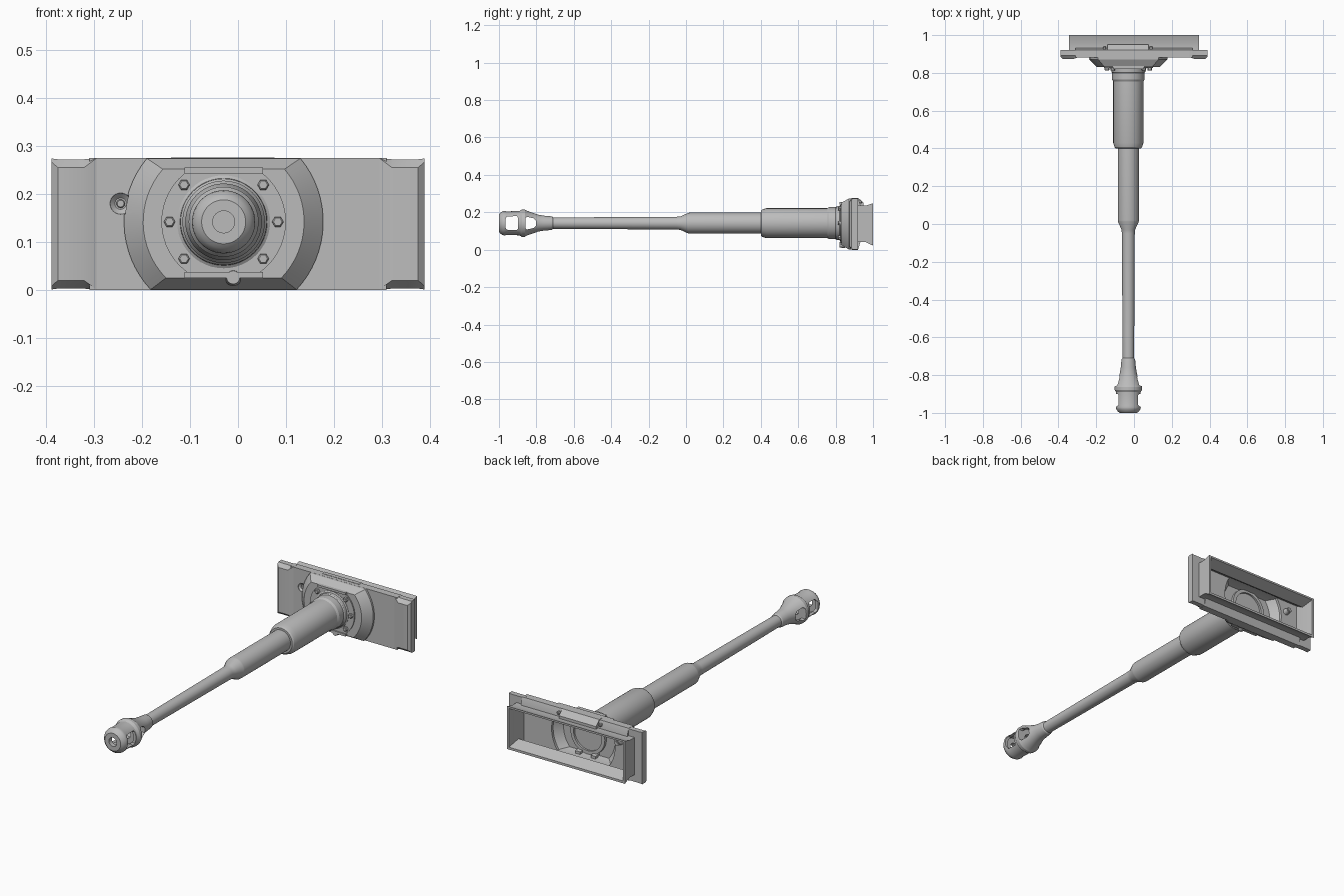
import bpy, bmesh, math
from mathutils import Vector

AX, AZ = -0.03, 0.142          # barrel axis
GREY = bpy.data.materials.new("gun grey")
GREY.diffuse_color = (0.5, 0.5, 0.5, 1)


def finish(bm, name, smooth=True):
    bmesh.ops.remove_doubles(bm, verts=bm.verts, dist=1e-5)
    bmesh.ops.recalc_face_normals(bm, faces=bm.faces)
    me = bpy.data.meshes.new(name)
    bm.to_mesh(me)
    bm.free()
    me.materials.append(GREY)
    ob = bpy.data.objects.new(name, me)
    bpy.context.collection.objects.link(ob)
    if smooth:
        shade(ob)
    return ob


def select(ob):
    bpy.ops.object.select_all(action='DESELECT')
    ob.select_set(True)
    bpy.context.view_layer.objects.active = ob


def shade(ob):
    select(ob)
    bpy.ops.object.shade_smooth_by_angle(angle=math.radians(28))


def loft(name, rings, smooth=True):
    """Skin a list of equal-length point rings and cap both ends."""
    bm = bmesh.new()
    rows = [[bm.verts.new(p) for p in ring] for ring in rings]
    n = len(rows[0])
    for a, b in zip(rows, rows[1:]):
        for i in range(n):
            j = (i + 1) % n
            bm.faces.new((a[i], a[j], b[j], b[i]))
    bm.faces.new(rows[0])
    bm.faces.new(rows[-1])
    return finish(bm, name, smooth)


def circle(y, r, n=48, cx=AX, cz=AZ, zlo=-9, zhi=9):
    pts = []
    for i in range(n):
        a = 2 * math.pi * i / n
        pts.append((cx + r * math.cos(a), y, min(zhi, max(zlo, cz + r * math.sin(a)))))
    return pts


def turned(name, profile, n=48, cx=AX, cz=AZ):
    return loft(name, [circle(y, r, n, cx, cz) for y, r in profile])


def rect(y, x0, x1, z0, z1):
    return [(x0, y, z0), (x1, y, z0), (x1, y, z1), (x0, y, z1)]


def prism_x(name, x0, x1, yz):
    return loft(name, [[(x, y, z) for y, z in yz] for x in (x0, x1)])


def drum(y, r, hlo, hhi, n=16):
    """Disc with flat top and bottom: two arcs joined by straight edges."""
    pts = []
    a0, a1 = math.asin((hlo - AZ) / r), math.asin((hhi - AZ) / r)
    for side in (1, -1):
        for i in range(n + 1):
            t = i / n if side == 1 else 1 - i / n
            a = a0 + (a1 - a0) * t
            pts.append((AX + side * r * math.cos(a), y, AZ + r * math.sin(a)))
    return pts


def boolean(ob, cutter, op='DIFFERENCE'):
    m = ob.modifiers.new("cut", 'BOOLEAN')
    m.operation, m.object, m.solver = op, cutter, 'EXACT'
    select(ob)
    bpy.ops.object.modifier_apply(modifier=m.name)
    bpy.data.objects.remove(cutter)


# Barrel, stepped in three diameters
turned("barrel", [(-0.74, 0.030), (-0.71, 0.030), (-0.60, 0.031), (-0.05, 0.034), (-0.03, 0.036),
                  (0.012, 0.055), (0.02, 0.056), (0.42, 0.056)])
turned("barrel_sleeve", [(0.40, 0.066), (0.407, 0.073), (0.43, 0.080), (0.755, 0.080), (0.765, 0.086),
                         (0.80, 0.086), (0.805, 0.090), (0.82, 0.091), (0.824, 0.097), (0.838, 0.097)])

# Muzzle brake: hollow shell with two pairs of side ports
brake = turned("muzzle_brake", [(-1.0, 0.046), (-0.993, 0.055), (-0.98, 0.064), (-0.97, 0.066),
                                (-0.96, 0.063), (-0.89, 0.065), (-0.878, 0.073), (-0.862, 0.073),
                                (-0.85, 0.066), (-0.79, 0.045), (-0.76, 0.040), (-0.725, 0.037),
                                (-0.715, 0.035), (-0.71, 0.030)])
boolean(brake, turned("bore", [(-1.1, 0.023), (-0.73, 0.023)], 32))
for ys in ([(-0.975, 0.050), (-0.885, 0.050)], [(-0.862, 0.052), (-0.80, 0.034)]):
    boolean(brake, turned("chamber", ys, 32))
port1 = [(-0.966, -0.022), (-0.958, -0.035), (-0.905, -0.038), (-0.899, -0.030),
         (-0.899, 0.030), (-0.905, 0.038), (-0.958, 0.035), (-0.966, 0.022)]
port2 = [(-0.858, -0.028), (-0.850, -0.034), (-0.815, -0.026), (-0.802, -0.014),
         (-0.802, 0.014), (-0.815, 0.026), (-0.850, 0.034), (-0.858, 0.028)]
for p in (port1, port2):
    boolean(brake, prism_x("port", -0.3, 0.3, [(y, AZ + z) for y, z in p]))
shade(brake)

# Shield: flat plate, thicker chamfered ends, raised drum and flared rear frame
shield = prism_x("shield", -0.31, 0.31, [(0.882, 0.0), (0.882, 0.275), (0.92, 0.275),
                                        (0.932, 0.24), (0.932, 0.04), (0.92, 0.0)])
boolean(shield, loft("drum", [drum(0.832, 0.168, 0.025, 0.252), drum(0.872, 0.208, 0.0005, 0.2745),
                              drum(0.91, 0.208, 0.0005, 0.2745)]), 'UNION')
boolean(shield, loft("frame", [rect(0.915, -0.344, 0.344, 0.04, 0.236),
                               rect(0.962, -0.344, 0.344, 0.04, 0.236),
                               rect(1.0, -0.344, 0.344, 0.022, 0.248)]), 'UNION')
for s in (-1, 1):
    xs = [(0.295, 0.882, 0.0), (0.322, 0.873, 0.02), (0.376, 0.873, 0.02), (0.389, 0.885, 0.008)]
    rings = []
    for x, y, c in xs:
        rings.append([(s * x, y, c), (s * x, y, 0.275 - c), (s * x, 0.893, 0.2755 - c * 0.15),
                      (s * x, 0.92, 0.2755 - c * 0.15), (s * x, 0.92, c * 0.15 - 0.0003),
                      (s * x, 0.893, c * 0.15 - 0.0003)])
    boolean(shield, loft("end_block", rings), 'UNION')
# Rear recess and round pocket behind the drum
boolean(shield, loft("recess", [rect(0.898, -0.315, 0.315, 0.035, 0.24),
                                rect(0.945, -0.315, 0.315, 0.065, 0.211),
                                rect(1.01, -0.335, 0.335, 0.034, 0.238)][0:1] +
                [rect(0.94, -0.318, 0.318, 0.06, 0.216), rect(1.01, -0.335, 0.335, 0.030, 0.242)]))
boolean(shield, loft("pocket", [drum(0.848, 0.150, 0.045, 0.232), drum(0.885, 0.185, 0.035, 0.240),
                                drum(0.91, 0.185, 0.035, 0.240)]))
# Sight opening
boolean(shield, turned("sight_cut", [(0.87, 0.024), (0.884, 0.022), (0.894, 0.012)], 24, -0.245, 0.18))
shade(shield)

# Sight tube, showing on both faces
turned("sight_tube", [(0.884, 0.007), (0.887, 0.009), (0.93, 0.009)], 12, -0.245, 0.18)
turned("sight_collar", [(0.895, 0.018), (0.915, 0.014), (0.925, 0.014)], 24, -0.245, 0.18)

# Clamp plate with flats, straight lips and hex bolts
loft("clamp_plate", [drum(0.826, 0.130, 0.032, 0.252), drum(0.835, 0.130, 0.032, 0.252)])
for z in (0.031, 0.249):
    prism_x("clamp_lip", AX - 0.082, AX + 0.082, [(0.820, z - 0.006), (0.820, z + 0.006),
                                                 (0.838, z + 0.006), (0.838, z - 0.006)])
for deg in (0, 43, 137, 180, 223, 317):
    a = math.radians(deg)
    turned("clamp_bolt", [(0.812, 0.009), (0.815, 0.012), (0.83, 0.012)], 6,
           AX + 0.113 * math.cos(a), AZ + 0.113 * math.sin(a))
turned("drain_plug", [(0.822, 0.014), (0.85, 0.018)], 16, -0.01, 0.026)

# Breech ring inside the pocket
ring = turned("breech_ring", [(0.842, 0.100), (0.862, 0.100)])
boolean(ring, turned("ring_hole", [(0.852, 0.082), (0.87, 0.082)]))
shade(ring)
for s in (-1, 1):
    prism_x("pocket_rib", AX + s * 0.045 - 0.014, AX + s * 0.045 + 0.014,
            [(0.845, 0.043), (0.845, 0.058), (0.88, 0.052), (0.88, 0.038)])

# Top cover tab and small screws
prism_x("cover_tab", -0.14, 0.076, [(0.90, 0.262), (0.90, 0.2765), (0.922, 0.2765), (0.95, 0.25),
                                   (0.95, 0.232), (0.92, 0.232)])
for x in (-0.155, 0.09):
    turned("tab_screw", [(0.922, 0.008), (0.938, 0.008), (0.941, 0.005)], 6, x, 0.255)
